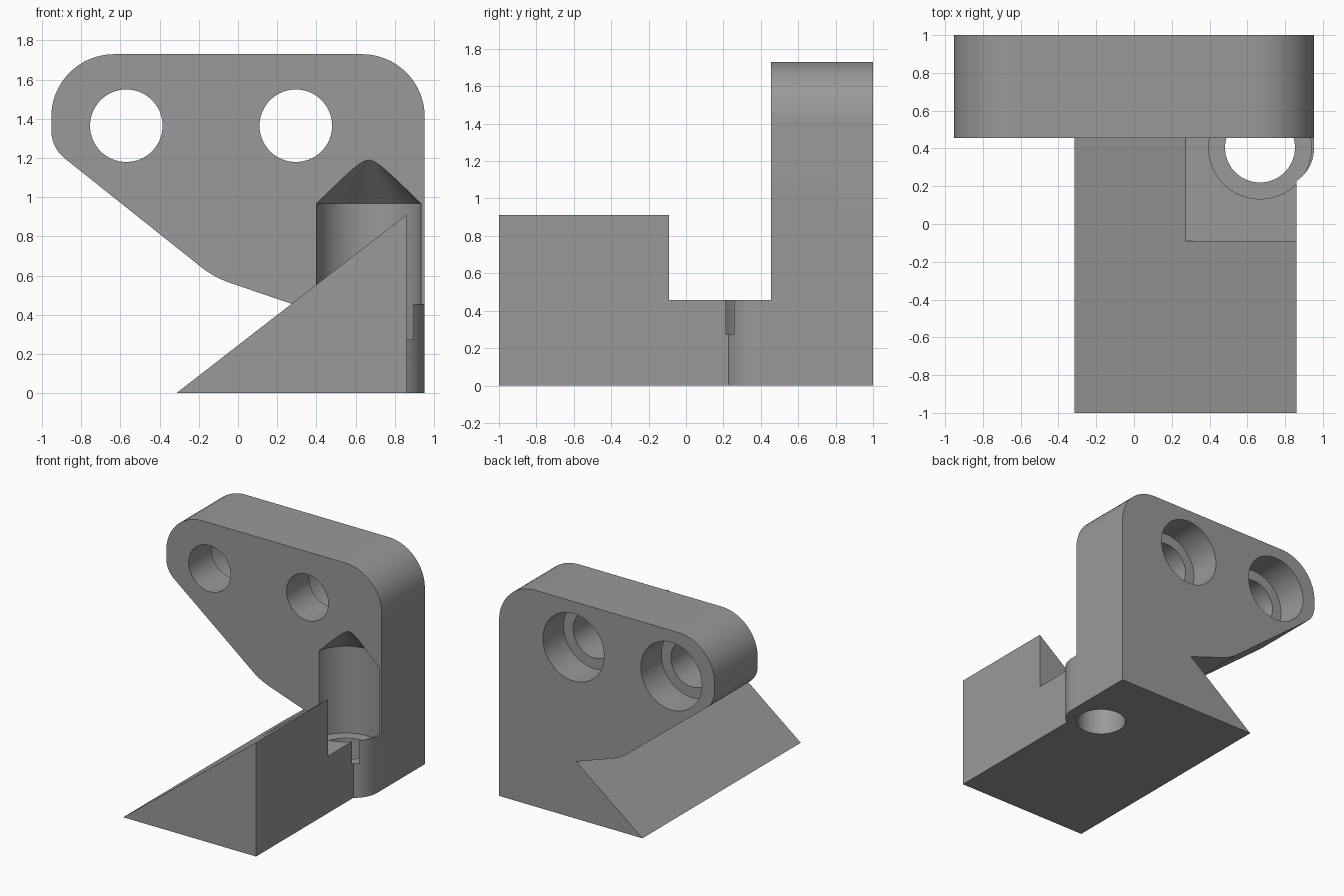
import bpy, bmesh, math
from mathutils import Matrix, Vector

if "Cube" in bpy.data.objects:
    bpy.data.objects.remove(bpy.data.objects["Cube"])

SEG = 96
grey = bpy.data.materials.new("plain grey")
grey.diffuse_color = (0.32, 0.32, 0.32, 1)
grey.use_nodes = True
grey.node_tree.nodes["Principled BSDF"].inputs["Base Color"].default_value = grey.diffuse_color


def rounded(corners, steps=16):
    """Outline from (a, b, radius) corners, each rounded by its radius."""
    out = []
    for i, (a, b, r) in enumerate(corners):
        p = Vector((a, b))
        if r == 0:
            out.append(p)
            continue
        u = (Vector(corners[i - 1][:2]) - p).normalized()
        v = (Vector(corners[(i + 1) % len(corners)][:2]) - p).normalized()
        half = u.angle(v) / 2
        centre = p + (u + v).normalized() * (r / math.sin(half))
        start = p + u * (r / math.tan(half)) - centre
        end = p + v * (r / math.tan(half)) - centre
        turn = start.angle_signed(end)
        for k in range(steps + 1):
            out.append(centre + Matrix.Rotation(-turn * k / steps, 2) @ start)
    return out


def make_object(name, bm):
    bmesh.ops.recalc_face_normals(bm, faces=bm.faces)
    mesh = bpy.data.meshes.new(name)
    bm.to_mesh(mesh)
    bm.free()
    ob = bpy.data.objects.new(name, mesh)
    bpy.context.collection.objects.link(ob)
    return ob


def prism(name, outline, lo, hi, axis="y"):
    """Extrude an (x, z) outline along y, or an (x, y) outline along z."""
    bm = bmesh.new()
    place = (lambda p: (p[0], lo, p[1])) if axis == "y" else (lambda p: (p[0], p[1], lo))
    shift = (0, hi - lo, 0) if axis == "y" else (0, 0, hi - lo)
    face = bm.faces.new([bm.verts.new(place(p)) for p in outline])
    ext = bmesh.ops.extrude_face_region(bm, geom=[face])
    moved = [g for g in ext["geom"] if isinstance(g, bmesh.types.BMVert)]
    bmesh.ops.translate(bm, verts=moved, vec=shift)
    return make_object(name, bm)


def lathe(name, profile, matrix):
    """Revolve an (r, z) profile about z, then place it."""
    bm = bmesh.new()
    verts = [bm.verts.new((r, 0, z)) for r, z in profile]
    edges = [bm.edges.new(pair) for pair in zip(verts, verts[1:])]
    bmesh.ops.spin(bm, geom=verts + edges, cent=(0, 0, 0), axis=(0, 0, 1),
                   angle=math.tau, steps=SEG, use_merge=True)
    bmesh.ops.remove_doubles(bm, verts=bm.verts, dist=1e-5)
    bmesh.ops.transform(bm, matrix=matrix, verts=bm.verts)
    return make_object(name, bm)


def combine(target, other, operation):
    mod = target.modifiers.new(operation, "BOOLEAN")
    mod.operation, mod.solver, mod.object = operation, "EXACT", other
    bpy.context.view_layer.objects.active = target
    bpy.ops.object.modifier_apply(modifier=mod.name)
    bpy.data.objects.remove(other)


W, FRONT, STEP = 0.953, 0.455, 0.456      # half width, plate front, step height
TIP, SIDE, TOP = -0.315, 0.86, 0.911      # wedge tip x, side x, top z
KNEE = TIP + STEP * (SIDE - TIP) / TOP    # wedge slope at the step height

# Upright plate with rounded shoulders and an undercut foot
body = prism("bracket_body", rounded([
    (W, 0, 0), (W, 1.73, 0.32), (-W, 1.73, 0.32), (-W, 1.253, 0.185),
    (-0.122, 0.591, 0.5), (KNEE, STEP, 0), (TIP, 0, 0)]), FRONT, 1)

# Low step behind the wedge, then the tall wedge in front
combine(body, prism("step", [(TIP, 0), (SIDE, 0), (SIDE, STEP), (KNEE, STEP)],
                    -0.09, FRONT), "UNION")
combine(body, prism("wedge", [(TIP, 0), (SIDE, 0), (SIDE, TOP)], -1, -0.09), "UNION")

# Rounded boss beside the vertical bore
R = 0.2055
start = -math.acos((SIDE - (W - R)) / R)
arc = [(W - R + R * math.cos(start * (1 - k / 16)),
        0.4 + R * math.sin(start * (1 - k / 16))) for k in range(17)]
combine(body, prism("boss", [(0.7, FRONT), (0.7, 0.25)] + arc + [(W, FRONT)],
                    0, STEP, "z"), "UNION")

# Vertical stepped bore with a conical roof
combine(body, lathe("bore_cutter", [
    (0, -0.1), (0.185, -0.1), (0.185, 0.273), (0.272, 0.273), (0.272, 0.967), (0, 1.239)],
    Matrix.Translation((0.667, 0.405, 0))), "DIFFERENCE")

# Two horizontal holes, counterbored from the back
for x in (-0.57, 0.295):
    combine(body, lathe("hole_cutter", [
        (0, -0.2), (0.27, -0.2), (0.27, 0.26), (0.185, 0.26), (0.185, 0.8), (0, 0.8)],
        Matrix.Translation((x, 1, 1.365)) @ Matrix.Rotation(math.pi / 2, 4, "X")),
        "DIFFERENCE")

body.data.materials.clear()
body.data.materials.append(grey)
for poly in body.data.polygons:
    poly.material_index = 0
bpy.context.view_layer.objects.active = body
body.select_set(True)
bpy.ops.object.shade_smooth_by_angle(angle=math.radians(25))
